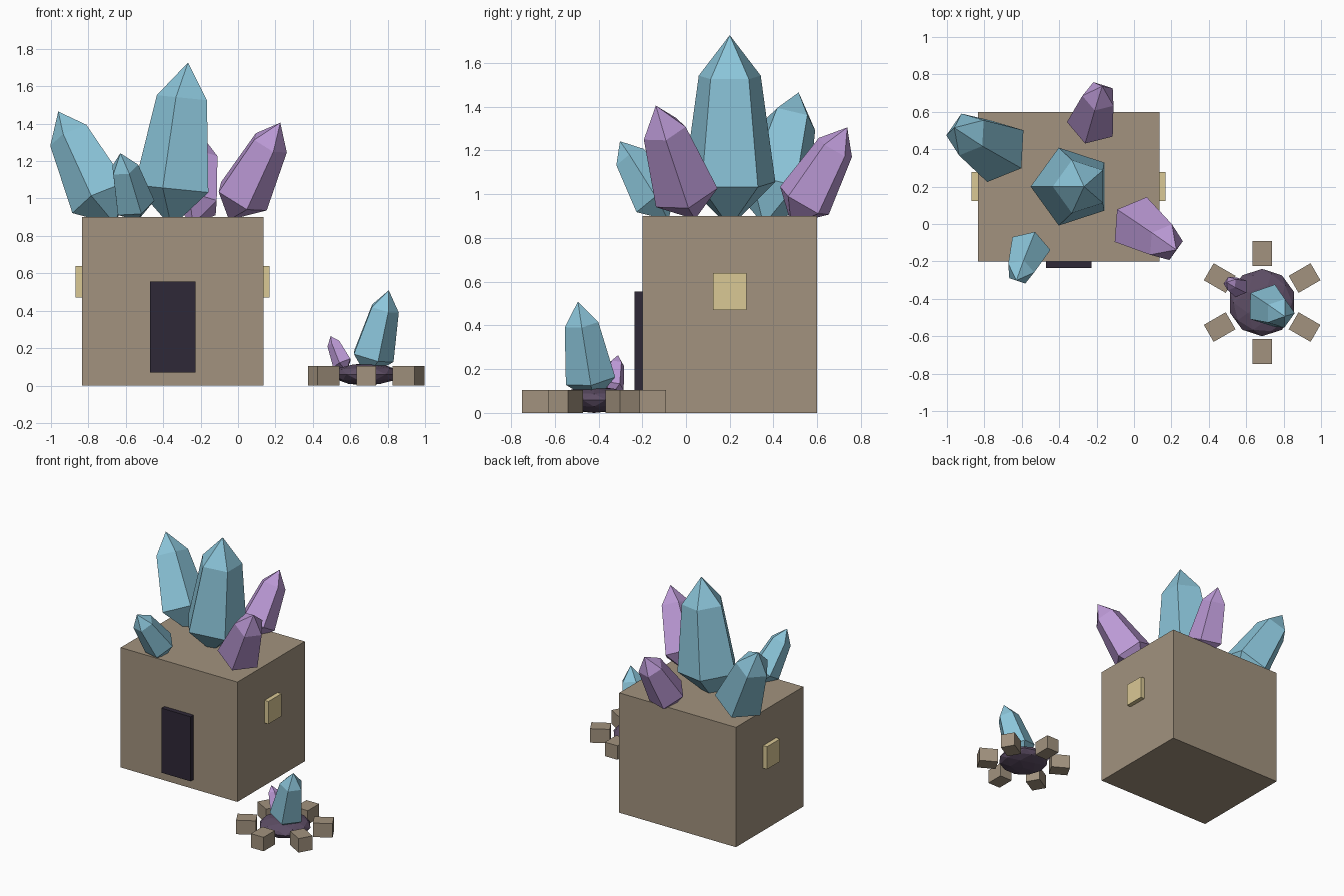
import bpy, bmesh
from math import sin, cos, radians
from mathutils import Vector, Matrix

if "Cube" in bpy.data.objects:
    bpy.data.objects.remove(bpy.data.objects["Cube"])


def material(name, rgb):
    m = bpy.data.materials.new(name)
    m.diffuse_color = (*rgb, 1)
    m.use_nodes = True
    m.node_tree.nodes["Principled BSDF"].inputs["Base Color"].default_value = m.diffuse_color
    return m


STONE = material("stone", (0.36, 0.29, 0.21))
BLUE = material("blue_crystal", (0.26, 0.56, 0.70))
PURPLE = material("purple_crystal", (0.50, 0.32, 0.67))
DARK = material("dark_door", (0.028, 0.021, 0.038))
GLOW = material("window_glow", (0.70, 0.58, 0.30))
EMBER = material("dark_mound", (0.11, 0.075, 0.13))


def finish(name, bm, mat):
    bmesh.ops.recalc_face_normals(bm, faces=bm.faces)
    me = bpy.data.meshes.new(name)
    bm.to_mesh(me)
    bm.free()
    me.materials.append(mat)
    ob = bpy.data.objects.new(name, me)
    bpy.context.collection.objects.link(ob)
    return ob


def box(name, center, size, mat, turn=0):
    bm = bmesh.new()
    bmesh.ops.create_cube(bm, size=1, matrix=Matrix.Diagonal((*size, 1)))
    ob = finish(name, bm, mat)
    ob.location = center
    ob.rotation_euler.z = radians(turn)
    return ob


def crystal(name, belly, tip, radius, roll, mat):
    """Five-sided crystal: pointed root, wide belly, narrower shoulder, tip."""
    belly, tip = Vector(belly), Vector(tip)
    axis = tip - belly
    tilt = Vector((0, 0, 1)).rotation_difference(axis)
    bm = bmesh.new()

    def ring(t, r):
        angles = [radians(roll + 72 * i) for i in range(5)]
        return [bm.verts.new(belly + axis * t + tilt @ Vector((r * cos(a), r * sin(a), 0)))
                for a in angles]

    root = bm.verts.new(belly - axis * 0.3)
    low, high = ring(0, radius), ring(0.72, radius * 0.68)
    top = bm.verts.new(tip)
    for i in range(5):
        j = (i + 1) % 5
        bm.faces.new((root, low[j], low[i]))
        bm.faces.new((low[i], low[j], high[j], high[i]))
        bm.faces.new((high[i], high[j], top))
    finish(name, bm, mat)


# House with door and side windows
box("house_block", (-0.35, 0.2, 0.45), (0.97, 0.8, 0.9), STONE)
box("door", (-0.35, -0.21, 0.313), (0.243, 0.05, 0.485), DARK)
for side, label in ((-1, "left"), (1, "right")):
    box(label + "_window", (-0.35 + side * 0.495, 0.2, 0.555), (0.045, 0.155, 0.17), GLOW)

# Roof crystals
crystal("main_crystal", (-0.335, 0.2, 1.05), (-0.267, 0.2, 1.727), 0.219, 180, BLUE)
crystal("back_left_crystal", (-0.726, 0.392, 1.0), (-0.961, 0.515, 1.465), 0.178, 180, BLUE)
crystal("front_left_crystal", (-0.557, -0.132, 0.965), (-0.629, -0.302, 1.242), 0.113, 0, BLUE)
crystal("right_crystal", (0.015, 0.0, 1.005), (0.226, -0.138, 1.405), 0.155, 0, PURPLE)
crystal("back_crystal", (-0.225, 0.54, 0.965), (-0.17, 0.737, 1.305), 0.135, 180, PURPLE)

# Stone ring with mound and crystals
FIRE = Vector((0.685, -0.42, 0))
for i in range(6):
    a = 30 + 60 * i
    pos = FIRE + Vector((0.262 * cos(radians(a)), 0.262 * sin(radians(a)), 0.0525))
    box(f"ring_stone_{i + 1}", pos, (0.135, 0.105, 0.105), STONE, a)

bm = bmesh.new()
bmesh.ops.create_icosphere(bm, subdivisions=2, radius=1,
                           matrix=Matrix.Diagonal((0.18, 0.18, 0.06, 1)))
finish("mound", bm, EMBER).location = FIRE + Vector((0, 0, 0.06))

crystal("fire_crystal", (0.715, -0.437, 0.155), (0.806, -0.494, 0.509), 0.12, 0, BLUE)
crystal("small_fire_crystal", (0.56, -0.337, 0.12), (0.495, -0.311, 0.264), 0.056, 180, PURPLE)
